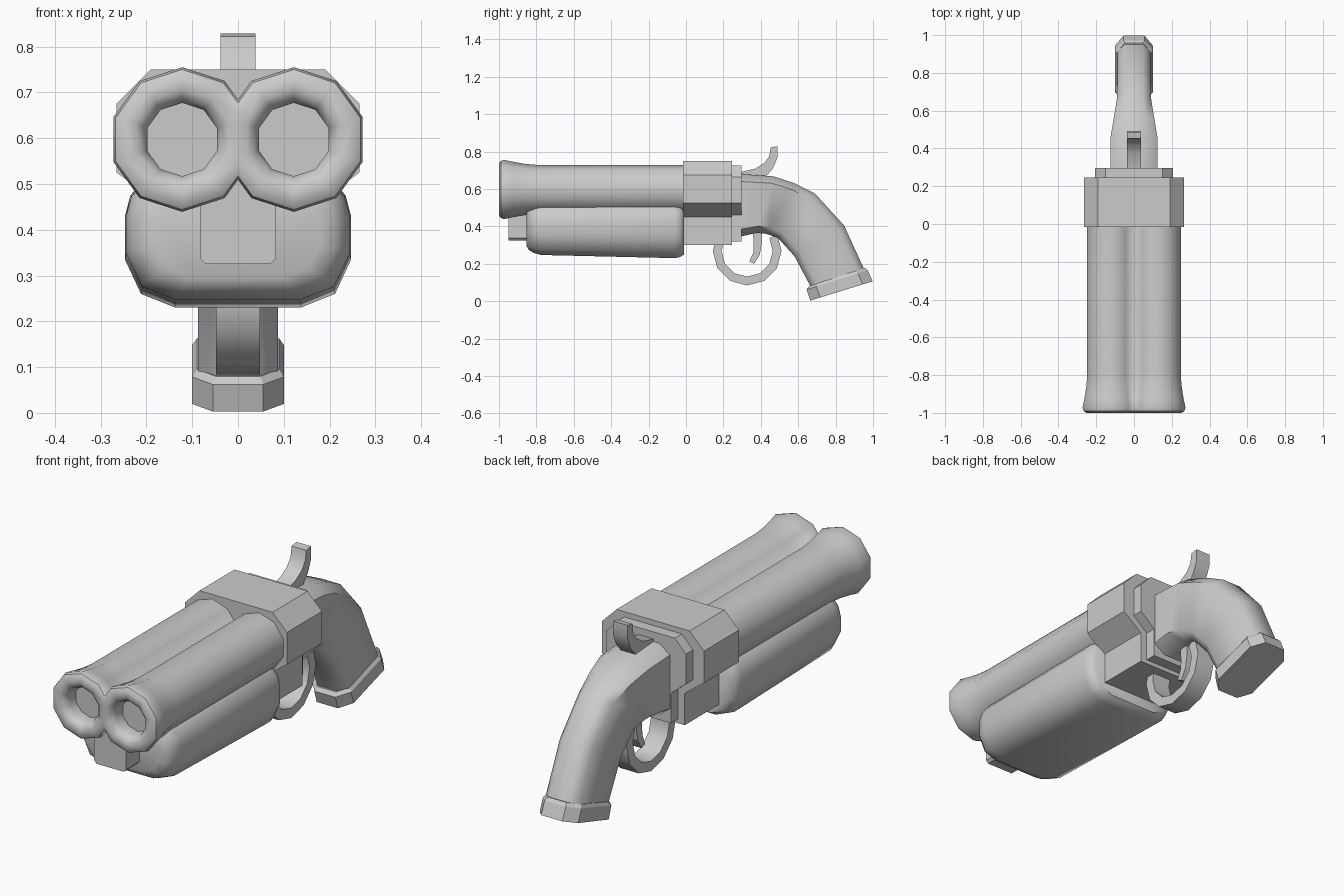
import bpy, bmesh, math
from mathutils import Vector

if "Cube" in bpy.data.objects:
    bpy.data.objects.remove(bpy.data.objects["Cube"])


def finish(name, bm, smooth=None):
    bmesh.ops.recalc_face_normals(bm, faces=bm.faces)
    me = bpy.data.meshes.new(name)
    bm.to_mesh(me)
    bm.free()
    ob = bpy.data.objects.new(name, me)
    bpy.context.collection.objects.link(ob)
    if smooth:
        bpy.ops.object.select_all(action='DESELECT')
        ob.select_set(True)
        bpy.context.view_layer.objects.active = ob
        bpy.ops.object.shade_smooth_by_angle(angle=math.radians(smooth))
    return ob


def loft(rings):
    """Skin a list of equal-length closed rings and cap both ends."""
    bm = bmesh.new()
    vs = [[bm.verts.new(p) for p in r] for r in rings]
    n = len(vs[0])
    for a, b in zip(vs, vs[1:]):
        for i in range(n):
            j = (i + 1) % n
            bm.faces.new((a[i], a[j], b[j], b[i]))
    bm.faces.new(vs[0])
    bm.faces.new(vs[-1])
    return bm


def mirrored(half):
    """Close a right-half (x, z) outline into a symmetric one."""
    return half + [(-x, z) for x, z in reversed(half)]


def along_y(name, half, y0, y1):
    prof = mirrored(half)
    return finish(name, loft([[(x, y, z) for x, z in prof] for y in (y0, y1)]))


def along_x(name, prof, w, smooth=None):
    return finish(name, loft([[(x, y, z) for y, z in prof] for x in (-w, w)]), smooth)


def octagon(top, bottom, w, inner=0.55, side=0.12):
    """Chamfered cross-section between two (y, z) points."""
    t, b = Vector((0, *top)), Vector((0, *bottom))
    prof = mirrored([(w * inner, 0), (w, side), (w, 1 - side), (w * inner, 1)])
    return [t.lerp(b, f) + Vector((x, 0, 0)) for x, f in prof]


# Flared ten-sided barrels with a shallow bore, mirrored at the centre
CX, CZ = 0.122, 0.597
barrel = [(0.02, 0.132), (-0.80, 0.132), (-0.86, 0.137), (-0.92, 0.147), (-0.972, 0.158),
          (-0.99, 0.153), (-1.0, 0.138), (-1.0, 0.108), (-0.985, 0.089), (-0.965, 0.080), (-0.92, 0.080)]
rings = []
for y, r in barrel:
    rings.append([(CX + r * math.sin(i * math.pi / 5), y, CZ + r * math.cos(i * math.pi / 5))
                  for i in range(10)])
bm = loft(rings)
bmesh.ops.recalc_face_normals(bm, faces=bm.faces)
bmesh.ops.bisect_plane(bm, geom=bm.verts[:] + bm.edges[:] + bm.faces[:], plane_co=(0, 0, 0),
                       plane_no=(1, 0, 0), clear_inner=True)
ob = finish("barrels", bm, 40)
ob.modifiers.new("mirror", 'MIRROR').use_axis[0] = True

# Rounded fore-end under the barrels
section = mirrored([(0.13, 0.55), (0.20, 0.515), (0.235, 0.475), (0.247, 0.43), (0.247, 0.335),
                    (0.212, 0.26), (0.137, 0.23)])
rings = []
for y, sx, sz, lift in [(-0.852, 0.72, 0.70, 0.016), (-0.84, 0.86, 0.83, 0.016), (-0.815, 0.95, 0.92, 0.016),
                        (-0.775, 0.99, 0.97, 0.012), (-0.06, 1, 1, 0), (-0.03, 0.97, 0.96, 0),
                        (-0.01, 0.88, 0.88, 0)]:
    rings.append([(x * sx, y, 0.39 + (z - 0.39) * sz + lift * (z < 0.39)) for x, z in section])
finish("fore_end", loft(rings), 50)

# Lug below the muzzles
along_y("muzzle_lug", [(0.083, 0.52), (0.083, 0.338), (0.07, 0.325)], -0.95, -0.80)

# Stepped receiver block and rear plate
along_y("receiver", [(0.19, 0.75), (0.265, 0.675), (0.265, 0.525), (0.165, 0.45), (0.165, 0.30)],
        -0.015, 0.245)
along_y("rear_plate", [(0.15, 0.725), (0.207, 0.665), (0.207, 0.525), (0.13, 0.46), (0.13, 0.32)],
        0.24, 0.297)

# Curved grip and its end cap
grip = [((0.29, 0.68), (0.29, 0.345), 0.125), ((0.47, 0.667), (0.38, 0.365), 0.124),
        ((0.58, 0.63), (0.43, 0.36), 0.107), ((0.69, 0.575), (0.49, 0.34), 0.09),
        ((0.845, 0.405), (0.58, 0.24), 0.087), ((0.955, 0.165), (0.665, 0.08), 0.087)]
finish("grip", loft([octagon(*g) for g in grip]), 50)
cap = [((0.958, 0.178), (0.658, 0.080), 0.090), ((0.972, 0.165), (0.645, 0.062), 0.1),
       ((0.998, 0.106), (0.664, 0.003), 0.1)]
finish("grip_cap", loft([octagon(*c, side=0.16) for c in cap]))

# Faceted trigger guard
angles = [math.radians(a) for a in range(150, 391, 30)]
outer = [(0.327 + 0.184 * math.cos(a), 0.268 + 0.184 * math.sin(a)) for a in angles]
inner = [(0.327 + 0.137 * math.cos(a), 0.268 + 0.137 * math.sin(a)) for a in angles]
bm = loft([[(-0.048, *o), (0.048, *o), (0.048, *i), (-0.048, *i)] for o, i in zip(outer, inner)])
finish("trigger_guard", bm, 35)

# Trigger
along_x("trigger", [(0.355, 0.40), (0.362, 0.31), (0.36, 0.26), (0.338, 0.212), (0.365, 0.20),
                    (0.395, 0.25), (0.405, 0.31), (0.405, 0.40)], 0.025)

# Hammer
along_x("hammer", [(0.29, 0.69), (0.37, 0.708), (0.42, 0.74), (0.445, 0.775), (0.453, 0.822),
                   (0.488, 0.828), (0.49, 0.77), (0.465, 0.71), (0.43, 0.67), (0.40, 0.63),
                   (0.29, 0.63)], 0.038, 35)
